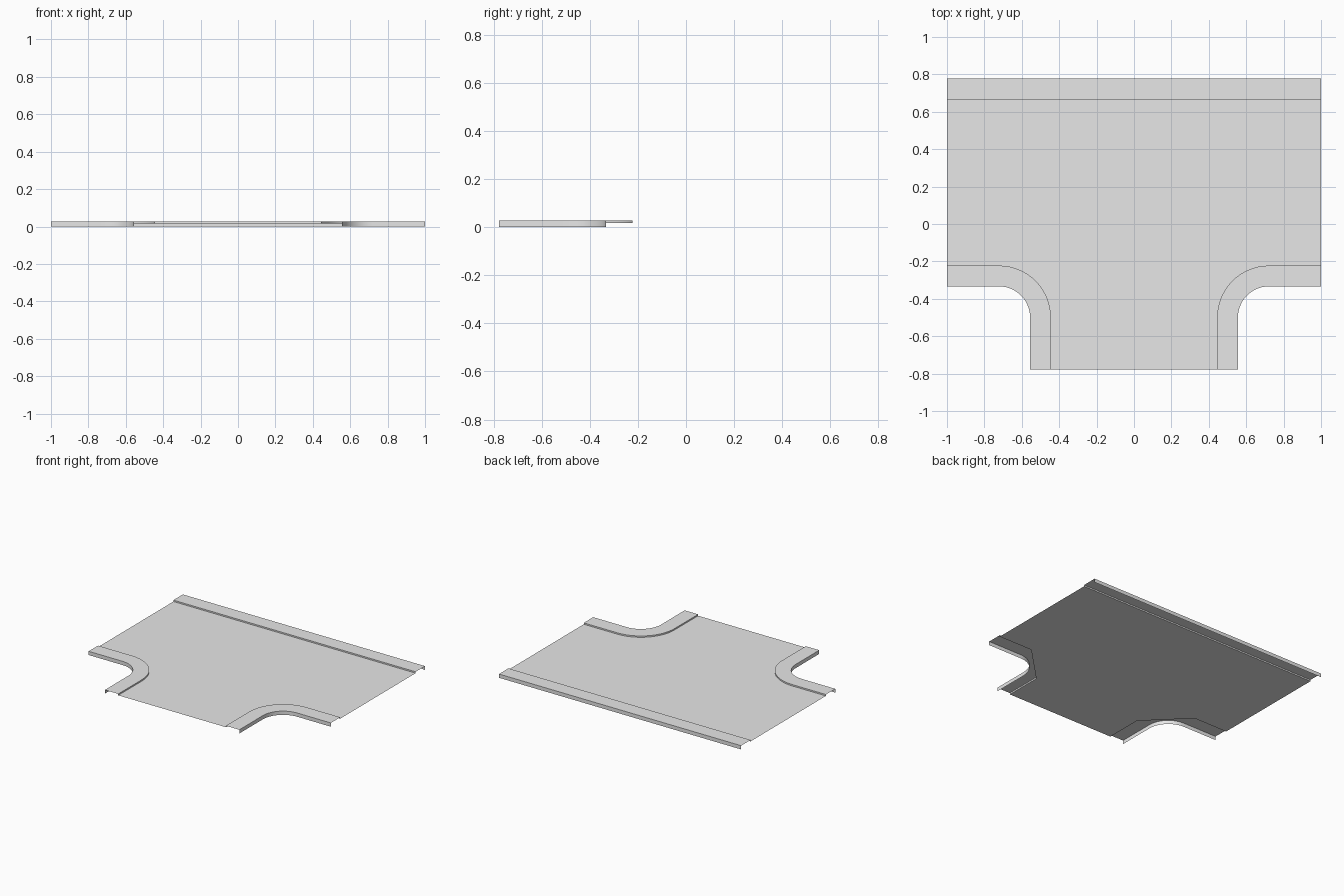
import bpy, bmesh
from math import sin, cos, pi

cube = bpy.data.objects.get("Cube")
if cube:
    bpy.data.objects.remove(cube, do_unlink=True)

U = 1 / 9            # plan module
TOP = 0.028          # kerb height
ROAD = 0.0175        # road surface height
STEPS = 14           # segments per rounded corner

grey = bpy.data.materials.new("light_grey")
grey.use_nodes = True
colour = (0.8, 0.8, 0.8, 1)
grey.diffuse_color = colour
grey.node_tree.nodes["Principled BSDF"].inputs["Base Color"].default_value = colour


def finish(name, bm):
    mesh = bpy.data.meshes.new(name)
    bm.to_mesh(mesh)
    bm.free()
    mesh.materials.append(grey)
    obj = bpy.data.objects.new(name, mesh)
    bpy.context.collection.objects.link(obj)
    bpy.ops.object.select_all(action='DESELECT')
    obj.select_set(True)
    bpy.context.view_layer.objects.active = obj
    bpy.ops.object.shade_smooth_by_angle(angle=pi / 6)
    return obj


def kerb(name, outer, inner):
    """Open channel: outer wall, flat top and inner wall; outer side is left of travel."""
    bm = bmesh.new()
    rows = [[bm.verts.new((x * U, y * U, z)) for x, y in path]
            for path, z in ((outer, 0), (outer, TOP), (inner, TOP), (inner, ROAD))]
    for a, b in zip(rows, rows[1:]):
        for i in range(len(a) - 1):
            bm.faces.new((a[i], b[i], b[i + 1], a[i + 1]))
    return finish(name, bm)


def corner_path(radius):
    """Straight, quarter turn, straight around the corner centre."""
    cx, cy = 6.5, -4.5
    turn = [pi / 2 * (1 + i / STEPS) for i in range(STEPS + 1)]
    arc = [(cx + radius * cos(t), cy + radius * sin(t)) for t in turn]
    return [(9, cy + radius)] + arc + [(cx - radius, -7)]


def mirrored(path):
    return [(-x, y) for x, y in reversed(path)]


# Road sheet, its cut corners tucked under the rounded kerbs
half = [(4, -7), (4, -4.5), (6.5, -2), (9, -2), (9, 6)]
bm = bmesh.new()
bm.faces.new([bm.verts.new((x * U, y * U, ROAD)) for x, y in half + mirrored(half)])
finish("road_surface", bm)

# Kerbs
kerb("back_kerb", [(-9, 7), (9, 7)], [(-9, 6), (9, 6)])
outer, inner = corner_path(1.5), corner_path(2.5)
kerb("left_corner_kerb", outer, inner)
kerb("right_corner_kerb", mirrored(outer), mirrored(inner))
